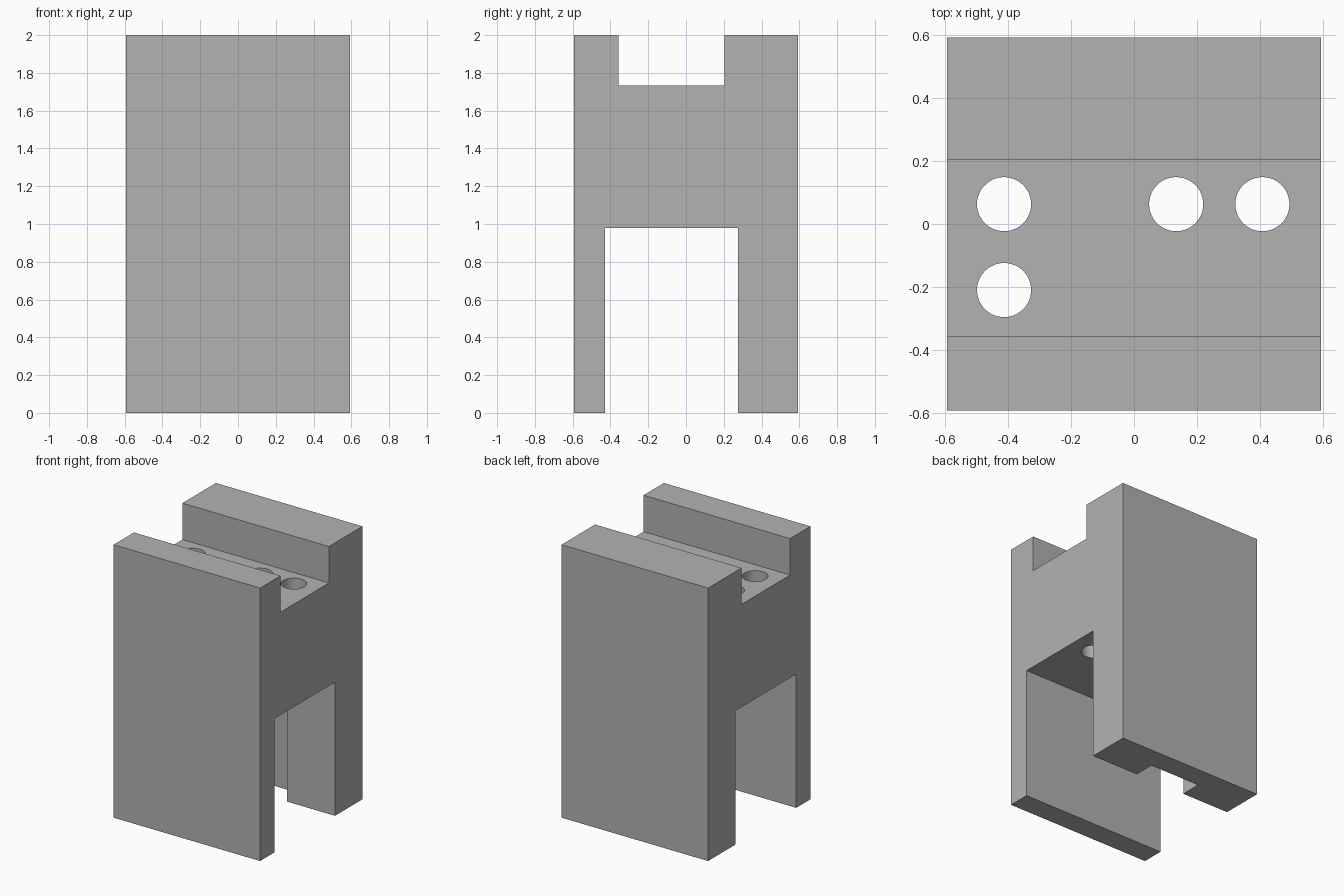
import bpy
import bmesh
import math

cube = bpy.data.objects.get("Cube")
if cube:
    bpy.data.objects.remove(cube, do_unlink=True)

HALF_X, HALF_Y, TOP = 0.594, 0.592, 2.0
SLOT_FRONT, SLOT_BACK, SLOT_FLOOR = -0.357, 0.205, 1.733
GAP_FRONT, GAP_BACK, GAP_ROOF = -0.428, 0.275, 0.98

grey = bpy.data.materials.new("plain_grey")
grey.use_nodes = True
colour = (0.448, 0.448, 0.448, 1)
grey.diffuse_color = colour
grey.node_tree.nodes["Principled BSDF"].inputs["Base Color"].default_value = colour


def extrude(name, outline, offset):
    """Solid made by sweeping a closed outline along an offset."""
    bm = bmesh.new()
    face = bm.faces.new([bm.verts.new(p) for p in outline])
    swept = bmesh.ops.extrude_face_region(bm, geom=[face])["geom"]
    verts = [v for v in swept if isinstance(v, bmesh.types.BMVert)]
    bmesh.ops.translate(bm, verts=verts, vec=offset)
    bmesh.ops.recalc_face_normals(bm, faces=bm.faces)
    mesh = bpy.data.meshes.new(name)
    bm.to_mesh(mesh)
    bm.free()
    mesh.materials.append(grey)
    obj = bpy.data.objects.new(name, mesh)
    bpy.context.collection.objects.link(obj)
    return obj


def cut(body, cutter):
    """Subtract a cutter from the body, then discard the cutter."""
    cutter.hide_render = True
    mod = body.modifiers.new("cut", "BOOLEAN")
    mod.operation, mod.solver, mod.object = "DIFFERENCE", "EXACT", cutter
    bpy.context.view_layer.objects.active = body
    bpy.ops.object.modifier_apply(modifier=mod.name)
    bpy.data.objects.remove(cutter, do_unlink=True)


# Block with an upper slot and a lower channel, swept along its width
profile = [
    (-HALF_Y, 0), (GAP_FRONT, 0), (GAP_FRONT, GAP_ROOF), (GAP_BACK, GAP_ROOF),
    (GAP_BACK, 0), (HALF_Y, 0), (HALF_Y, TOP), (SLOT_BACK, TOP),
    (SLOT_BACK, SLOT_FLOOR), (SLOT_FRONT, SLOT_FLOOR), (SLOT_FRONT, TOP), (-HALF_Y, TOP),
]
body = extrude("slotted_block", [(-HALF_X, y, z) for y, z in profile], (2 * HALF_X, 0, 0))

# Recess in the inner face of the rear leg
w, y0, y1 = 0.206, GAP_BACK - 0.1, 0.43
recess = [(-w, y0, -0.1), (w, y0, -0.1), (w, y1, -0.1), (-w, y1, -0.1)]
cut(body, extrude("recess_cutter", recess, (0, 0, GAP_ROOF + 0.1)))

# Round holes through the bridge
RADIUS, SIDES = 0.086, 48
for cx, cy in [(-0.413, 0.063), (-0.413, -0.21), (0.134, 0.063), (0.408, 0.063)]:
    ring = [(cx + RADIUS * math.cos(a), cy + RADIUS * math.sin(a), GAP_ROOF - 0.1)
            for a in (math.tau * i / SIDES for i in range(SIDES))]
    cut(body, extrude("hole_cutter", ring, (0, 0, SLOT_FLOOR - GAP_ROOF + 0.2)))

# Smooth hole walls, crisp block edges
bpy.ops.object.select_all(action="DESELECT")
body.select_set(True)
bpy.context.view_layer.objects.active = body
bpy.ops.object.shade_smooth_by_angle(angle=math.radians(30))
